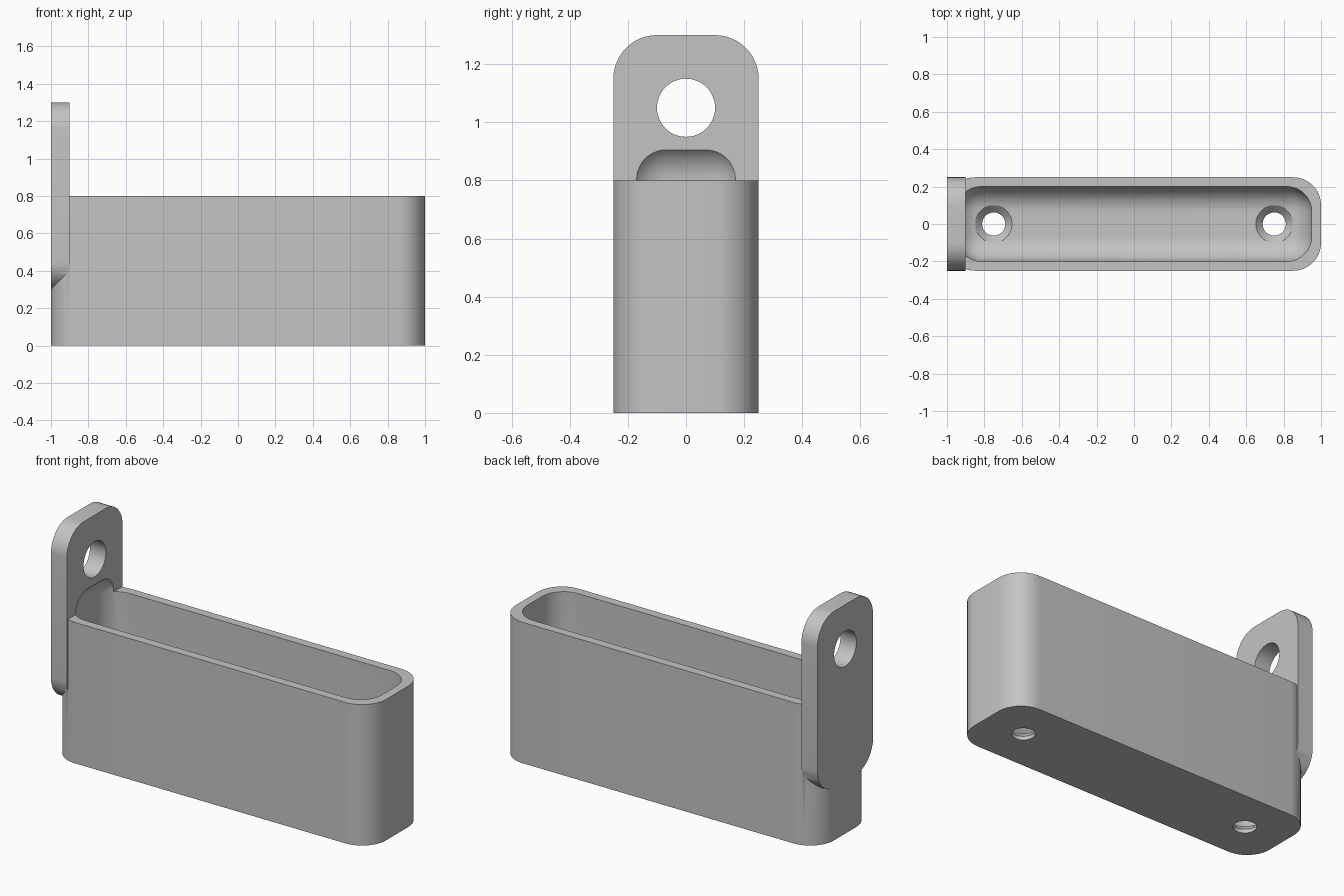
import bpy, bmesh
from math import cos, sin, pi
from mathutils import Matrix, Vector

if "Cube" in bpy.data.objects:
    bpy.data.objects.remove(bpy.data.objects["Cube"], do_unlink=True)

grey = bpy.data.materials.new("plain grey")
grey.use_nodes = True
COLOUR = (0.55, 0.55, 0.55, 1)
grey.diffuse_color = COLOUR
grey.node_tree.nodes["Principled BSDF"].inputs["Base Color"].default_value = COLOUR


def add_object(name, bm):
    bmesh.ops.recalc_face_normals(bm, faces=bm.faces[:])
    mesh = bpy.data.meshes.new(name)
    bm.to_mesh(mesh)
    bm.free()
    mesh.materials.append(grey)
    obj = bpy.data.objects.new(name, mesh)
    bpy.context.collection.objects.link(obj)
    return obj


def rounded_outline(half_w, half_h, r, steps=12):
    """Points of a rounded rectangle, counter-clockwise."""
    pts = []
    for quarter, (sx, sy) in enumerate([(1, 1), (-1, 1), (-1, -1), (1, -1)]):
        for i in range(steps + 1):
            a = (quarter + i / steps) * pi / 2
            pts.append((sx * (half_w - r) + r * cos(a), sy * (half_h - r) + r * sin(a)))
    return pts


def prism(name, outline, place, direction):
    """Extrude an outline; place() turns a 2D point into a 3D one."""
    bm = bmesh.new()
    face = bm.faces.new([bm.verts.new(place(u, v)) for u, v in outline])
    new = bmesh.ops.extrude_face_region(bm, geom=[face])["geom"]
    verts = [g for g in new if isinstance(g, bmesh.types.BMVert)]
    bmesh.ops.translate(bm, verts=verts, vec=Vector(direction))
    return add_object(name, bm)


def cone(name, r_low, r_high, depth, matrix):
    bm = bmesh.new()
    bmesh.ops.create_cone(bm, cap_ends=True, segments=48, radius1=r_low,
                          radius2=r_high, depth=depth, matrix=matrix)
    return add_object(name, bm)


def combine(target, tool, operation):
    tool.hide_render = True
    mod = target.modifiers.new(tool.name, "BOOLEAN")
    mod.operation = operation
    mod.solver = "EXACT"
    mod.object = tool
    bpy.context.view_layer.objects.active = target
    bpy.ops.object.modifier_apply(modifier=mod.name)
    bpy.data.objects.remove(tool, do_unlink=True)


FLOOR = 0.06

# Outer walls of the tray
tray = prism("hanging_tray", rounded_outline(1, 0.25, 0.15),
             lambda u, v: (u, v, 0), (0, 0, 0.8))

# Upright hanging tab on the left-hand end
tab = prism("hanging_tab", rounded_outline(0.25, 0.5, 0.15),
            lambda u, v: (-1, u, 0.8 + v), (0.1, 0, 0))
combine(tray, tab, "UNION")

# Cavity with rounded edges, which also scoops into the tab
bm = bmesh.new()
top = 0.935
bmesh.ops.create_cube(bm, size=1, matrix=Matrix.Translation((0, 0, (top + FLOOR) / 2))
                      @ Matrix.Diagonal((1.9, 0.4, top - FLOOR, 1)))
bmesh.ops.bevel(bm, geom=bm.edges[:], offset=0.133, offset_type="OFFSET",
                segments=10, profile=0.5, affect="EDGES")
combine(tray, add_object("cavity_cutter", bm), "DIFFERENCE")

# Hole through the tab
across = Matrix.Translation((-0.95, 0, 1.05)) @ Matrix.Rotation(pi / 2, 4, "Y")
combine(tray, cone("tab_hole_cutter", 0.1, 0.1, 0.4, across), "DIFFERENCE")

# Countersunk screw holes in the floor
for x in (-0.75, 0.75):
    combine(tray, cone("screw_cutter", 0.062, 0.062, 0.3,
                       Matrix.Translation((x, 0, 0))), "DIFFERENCE")
    combine(tray, cone("countersink_cutter", 0.06, 0.102, 0.044,
                       Matrix.Translation((x, 0, FLOOR - 0.018))), "DIFFERENCE")

# Smooth the curves, keep the rims crisp
bpy.ops.object.select_all(action="DESELECT")
tray.select_set(True)
bpy.context.view_layer.objects.active = tray
bpy.ops.object.shade_smooth_by_angle(angle=pi / 6)
